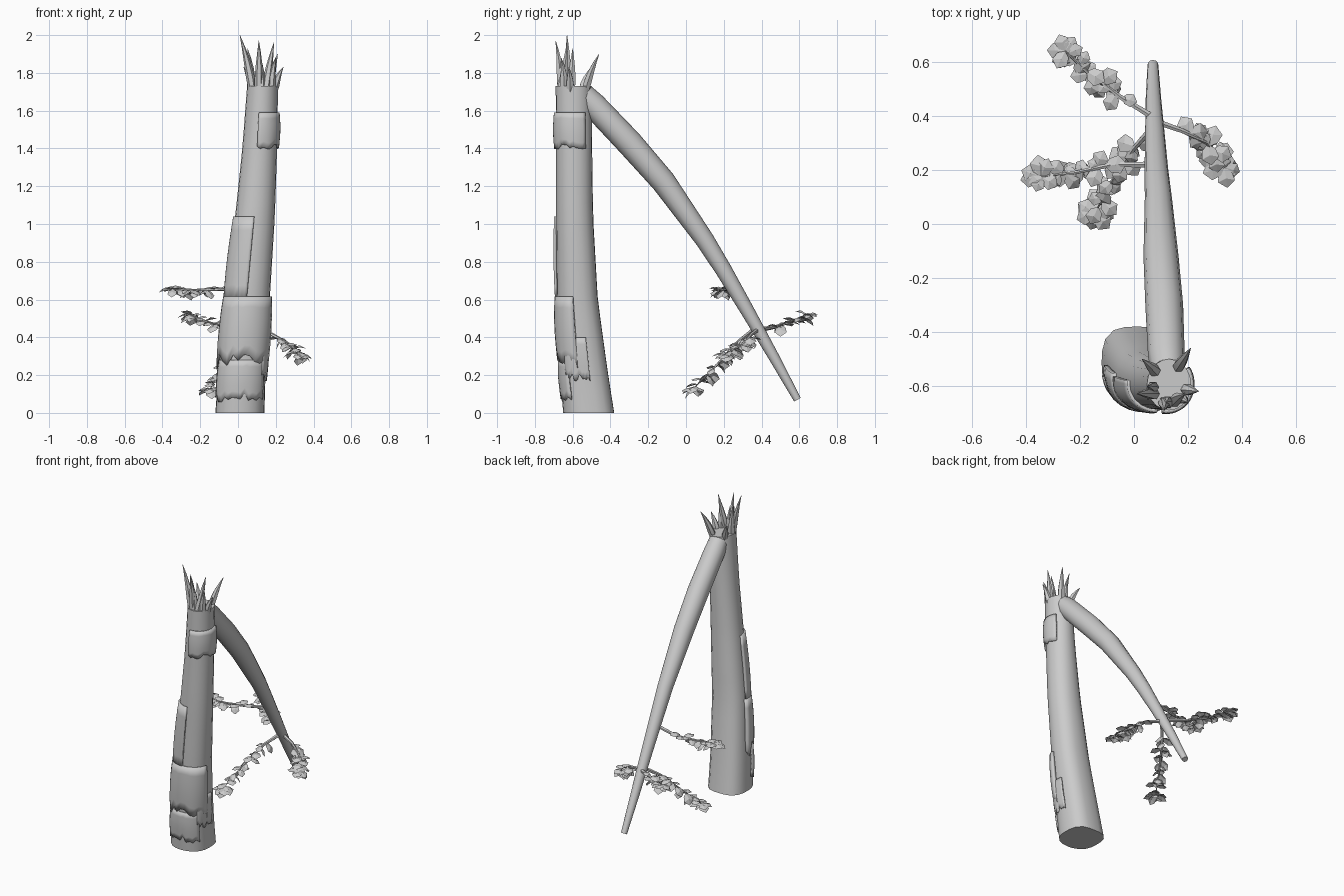
import bpy, bmesh, math, random
from mathutils import Vector

if "Cube" in bpy.data.objects:
    bpy.data.objects.remove(bpy.data.objects["Cube"])

random.seed(4)


def make_object(name, bm, smooth=True):
    bmesh.ops.recalc_face_normals(bm, faces=bm.faces[:])
    me = bpy.data.meshes.new(name)
    bm.to_mesh(me)
    bm.free()
    ob = bpy.data.objects.new(name, me)
    bpy.context.collection.objects.link(ob)
    if smooth:
        bpy.ops.object.select_all(action='DESELECT')
        bpy.context.view_layer.objects.active = ob
        ob.select_set(True)
        bpy.ops.object.shade_smooth_by_angle(angle=math.radians(40))
    return ob


def loft(bm, rings, caps=True):
    loops = [[bm.verts.new(p) for p in r] for r in rings]
    for a, b in zip(loops, loops[1:]):
        for i in range(len(a)):
            j = (i + 1) % len(a)
            bm.faces.new((a[i], a[j], b[j], b[i]))
    if caps:
        bm.faces.new(loops[0])
        bm.faces.new(loops[-1])


def tube(bm, pts, radii, sides):
    pts = [Vector(p) for p in pts]
    rings = []
    for i, p in enumerate(pts):
        d = (pts[min(i + 1, len(pts) - 1)] - pts[max(i - 1, 0)]).normalized()
        ref = Vector((1, 0, 0)) if abs(d.x) < 0.8 else Vector((0, 0, 1))
        u = (ref - d * ref.dot(d)).normalized()
        v = d.cross(u)
        rings.append([p + (u * math.cos(t) + v * math.sin(t)) * radii[i]
                      for t in (2 * math.pi * k / sides for k in range(sides))])
    loft(bm, rings)


# Trunk profile: z, centre x, centre y, radius x, radius y, squareness
PROFILE = [(0, .01, -.515, .13, .135, 3.2), (.2, .02, -.54, .125, .128, 3.0),
           (.6, .05, -.575, .118, .108, 2.6), (1.04, .09, -.59, .105, .098, 2.3),
           (1.4, .115, -.592, .092, .095, 2.1), (1.73, .13, -.595, .082, .095, 2)]


def trunk_point(z, ang, off=0):
    for a, b in zip(PROFILE, PROFILE[1:]):
        if z <= b[0] or b is PROFILE[-1]:
            t = (z - a[0]) / (b[0] - a[0])
            _, cx, cy, rx, ry, n = [p + (q - p) * t for p, q in zip(a, b)]
            break
    c, s = math.cos(ang), math.sin(ang)
    # squarer at the back, rounder at the front
    n = 2 + (n - 2) * (0.6 + 0.4 * s)
    k = (abs(c) ** n + abs(s) ** n) ** (-1 / n)
    return Vector((cx + (rx + off) * c * k, cy + (ry + off) * s * k, z))


# Standing trunk
bm = bmesh.new()
loft(bm, [[trunk_point(1.73 * i / 14, 2 * math.pi * k / 20) for k in range(20)]
          for i in range(15)])
make_object("trunk", bm)


# Raised bark patches: name, z low, z high, start angle, end angle, offset
PATCHES = [("upper_bark", 1.41, 1.59, -98, 35, .014, .02),
           ("middle_bark", .60, 1.04, -185, -92, .014, .01),
           ("lower_bark", .27, .615, -190, -12, .017, .06),
           ("base_bark", .08, .28, -165, -35, .009, .03),
           ("side_bark", .19, .40, -42, 12, .012, .03)]
for name, z0, z1, a0, a1, off, jag in PATCHES:
    bm = bmesh.new()
    n, m = 14, 6
    grid = []
    for i in range(n + 1):
        ang = math.radians(a0 + (a1 - a0) * i / n)
        low = z0 + random.uniform(-jag, jag) * (0.8 if i else 0)
        col = []
        for j in range(m + 1):
            bulge = off * (0.75 + 0.4 * math.sin(math.pi * j / m))
            col.append(bm.verts.new(trunk_point(low + (z1 - low) * j / m, ang, bulge)))
        grid.append(col)
    for a, b in zip(grid, grid[1:]):
        for j in range(m):
            bm.faces.new((a[j], b[j], b[j + 1], a[j + 1]))
    ob = make_object(name, bm)
    sol = ob.modifiers.new("thickness", 'SOLIDIFY')
    sol.thickness = off * 1.1
    sol.offset = -1

# Splintered top: base angle, tip x, y, z
SPIKES = [(60, .21, -.46, 1.90), (140, .03, -.50, 1.83), (-15, .24, -.62, 1.83),
          (-45, .20, -.66, 1.88), (-75, .19, -.63, 1.96), (-110, .11, -.69, 1.97),
          (-150, .01, -.63, 2.0), (190, .05, -.60, 1.93), (-95, .12, -.66, 1.88)]
bm = bmesh.new()
for ang, x, y, z in SPIKES:
    t = math.radians(ang)
    a = Vector((.13 + .06 * math.cos(t), -.595 + .07 * math.sin(t), 1.70))
    b = Vector((x, y, z))
    mid = a.lerp(b, .5) + Vector((-.012 * math.cos(t), -.012 * math.sin(t), .01))
    pts = [a * (1 - s) ** 2 + mid * 2 * s * (1 - s) + b * s * s for s in (0, .25, .5, .75, 1)]
    tube(bm, pts, [.021, .023, .018, .010, .001], 6)
make_object("splinters", bm)

# Fallen upper trunk leaning to the ground, clipped flat at the break
LOG = [(.125, -.545, 1.685, .062), (.12, -.49, 1.63, .068), (.112, -.3, 1.43, .07),
       (.10, -.12, 1.225, .065), (.09, .1, .915, .05), (.083, .2, .755, .044),
       (.078, .32, .55, .037), (.072, .46, .305, .029), (.07, .59, .07, .020)]
bm = bmesh.new()
tube(bm, [p[:3] for p in LOG], [p[3] for p in LOG], 12)
cut = bmesh.ops.bisect_plane(bm, geom=bm.verts[:] + bm.edges[:] + bm.faces[:],
                             plane_co=(0, 0, 1.735), plane_no=(0, 0, 1), clear_outer=True)
bmesh.ops.holes_fill(bm, edges=[e for e in bm.edges if e.is_boundary])
make_object("fallen_trunk", bm)


def add_leaf(bm, p, out, size):
    out = out.normalized()
    side = out.cross(Vector((0, 0, 1))).normalized()
    up = side.cross(out)
    # creased leaf outline with a pointed, drooping tip
    ridge = [p, p + out * size * .55 + up * size * .06, p + out * size - up * size * .22]
    edges = []
    for s in (-1, 1):
        edges.append([bm.verts.new(p + out * size * u + side * s * size * w - up * size * h)
                      for u, w, h in ((.25, .32, .02), (.68, .42, .10))])
    r = [bm.verts.new(v) for v in ridge]
    for e in edges:
        bm.faces.new((r[0], e[0], e[1], r[1]))
        bm.faces.new((r[1], e[1], r[2]))


# Leafy branches: name, path, fraction where leaves start
BRANCHES = [
    ("left_branch", [(.08, .22, .69), (-.08, .22, .655), (-.22, .19, .65), (-.345, .175, .655)], .40),
    ("back_branch", [(.08, .39, .44), (-.05, .47, .455), (-.16, .55, .48), (-.255, .64, .52)], .32),
    ("right_branch", [(.08, .38, .44), (.18, .345, .415), (.27, .30, .365), (.335, .21, .31)], .42),
    ("low_branch", [(.08, .37, .45), (.0, .28, .38), (-.08, .16, .25), (-.145, .04, .13)], .28)]
for name, path, start in BRANCHES:
    bm = bmesh.new()
    tube(bm, path, [.013, .010, .007, .003], 6)
    make_object(name, bm)
    pts = [Vector(p) for p in path]
    bm = bmesh.new()
    for i in range(30):
        t = start + (1 - start) * min(1, i / 22)
        k = min(int(t * 3), 2)
        p = pts[k].lerp(pts[k + 1], t * 3 - k)
        fwd = (pts[k + 1] - pts[k]).normalized()
        a = i * 2.4 + random.uniform(-.4, .4)
        out = Vector((math.cos(a), math.sin(a), random.uniform(-.75, .35))) + fwd * .35
        add_leaf(bm, p, out, random.uniform(.055, .082))
    make_object(name.replace("branch", "leaves"), bm, smooth=False)
